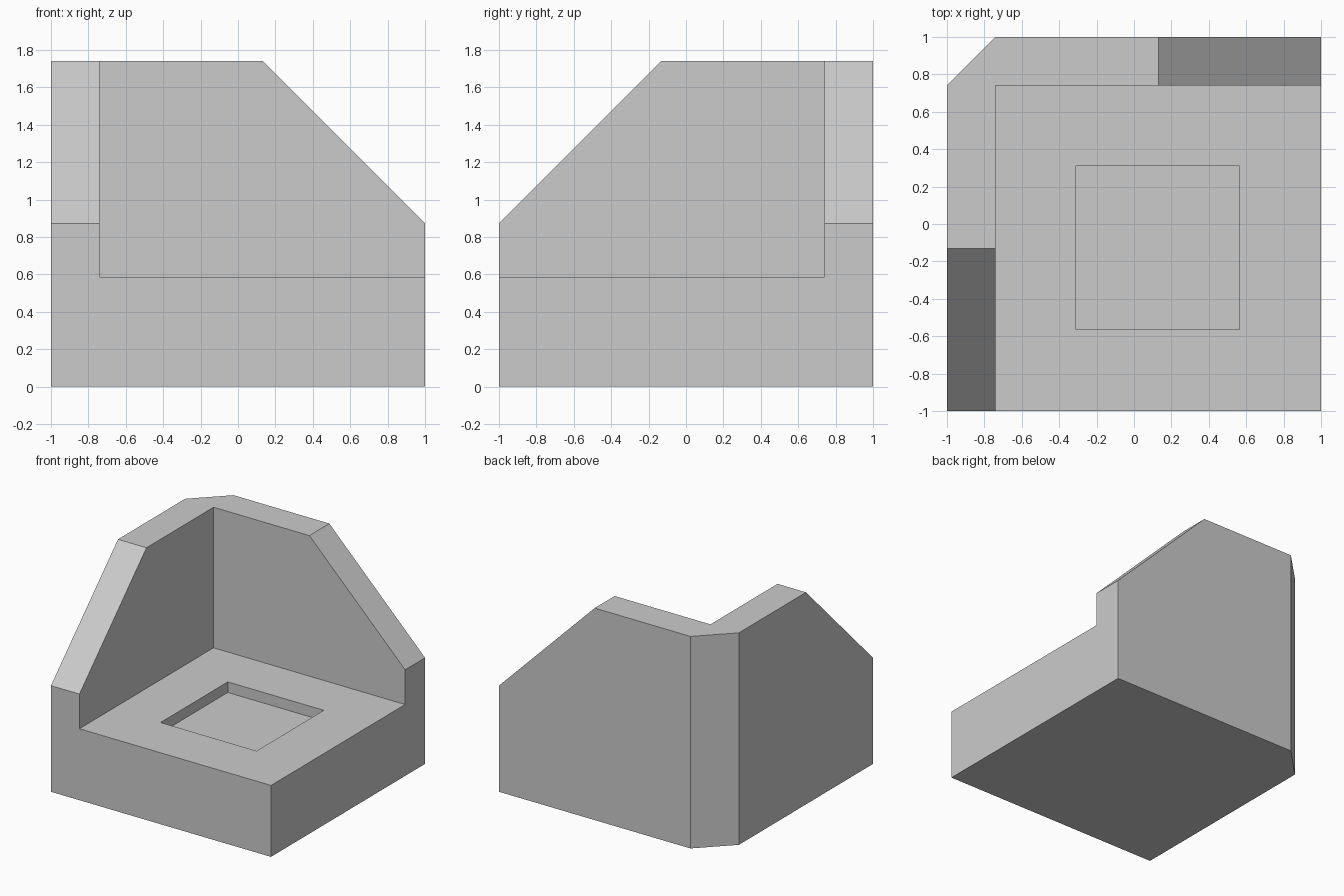
import bpy
import bmesh
from mathutils import Vector

cube = bpy.data.objects.get("Cube")
if cube:
    bpy.data.objects.remove(cube, do_unlink=True)

HEIGHT = 1.742
FLOOR = 0.587
INNER = 0.741      # inner wall face, also the chamfer start
SLOPE = 0.13       # where the wall tops start to slope down
RECESS_DEPTH = 0.087

grey = bpy.data.materials.new("plain grey")
grey.use_nodes = True
colour = (0.6, 0.6, 0.6, 1)
grey.diffuse_color = colour
grey.node_tree.nodes["Principled BSDF"].inputs["Base Color"].default_value = colour


def make_object(name, bm):
    bmesh.ops.recalc_face_normals(bm, faces=bm.faces)
    mesh = bpy.data.meshes.new(name)
    bm.to_mesh(mesh)
    bm.free()
    mesh.materials.append(grey)
    obj = bpy.data.objects.new(name, mesh)
    bpy.context.collection.objects.link(obj)
    return obj


def box(name, low, high):
    low, high = Vector(low), Vector(high)
    bm = bmesh.new()
    bmesh.ops.create_cube(bm, size=1)
    bmesh.ops.scale(bm, vec=high - low, verts=bm.verts)
    bmesh.ops.translate(bm, vec=(low + high) / 2, verts=bm.verts)
    return make_object(name, bm)


def carve(target, cutter):
    cutter.hide_render = True
    mod = target.modifiers.new("cut", "BOOLEAN")
    mod.operation = "DIFFERENCE"
    mod.solver = "EXACT"
    mod.object = cutter
    bpy.context.view_layer.objects.active = target
    bpy.ops.object.modifier_apply(modifier=mod.name)
    bpy.data.objects.remove(cutter, do_unlink=True)


# Full block with the back corner chamfered
bm = bmesh.new()
outline = [(-1, -1), (1, -1), (1, 1), (-INNER, 1), (-1, INNER)]
base = bm.faces.new([bm.verts.new((x, y, 0)) for x, y in outline])
top = bmesh.ops.extrude_face_region(bm, geom=[base])["geom"]
bmesh.ops.translate(bm, vec=(0, 0, HEIGHT),
                    verts=[v for v in top if isinstance(v, bmesh.types.BMVert)])

# Slope the free end of each wall at 45 degrees
for point, normal in (((SLOPE, 0, HEIGHT), (1, 0, 1)),
                      ((0, -SLOPE, HEIGHT), (0, -1, 1))):
    bmesh.ops.bisect_plane(bm, geom=bm.verts[:] + bm.edges[:] + bm.faces[:],
                           plane_co=point, plane_no=normal, clear_outer=True)
    bmesh.ops.holes_fill(bm, edges=[e for e in bm.edges if e.is_boundary])
corner = make_object("walled_corner_base", bm)

# Open the space between the walls, then sink the square recess in the floor
carve(corner, box("room_cutter", (-INNER, -2, FLOOR), (2, INNER, 3)))
carve(corner, box("recess_cutter", (-0.31, -0.563, FLOOR - RECESS_DEPTH),
                  (0.563, 0.31, 1)))
